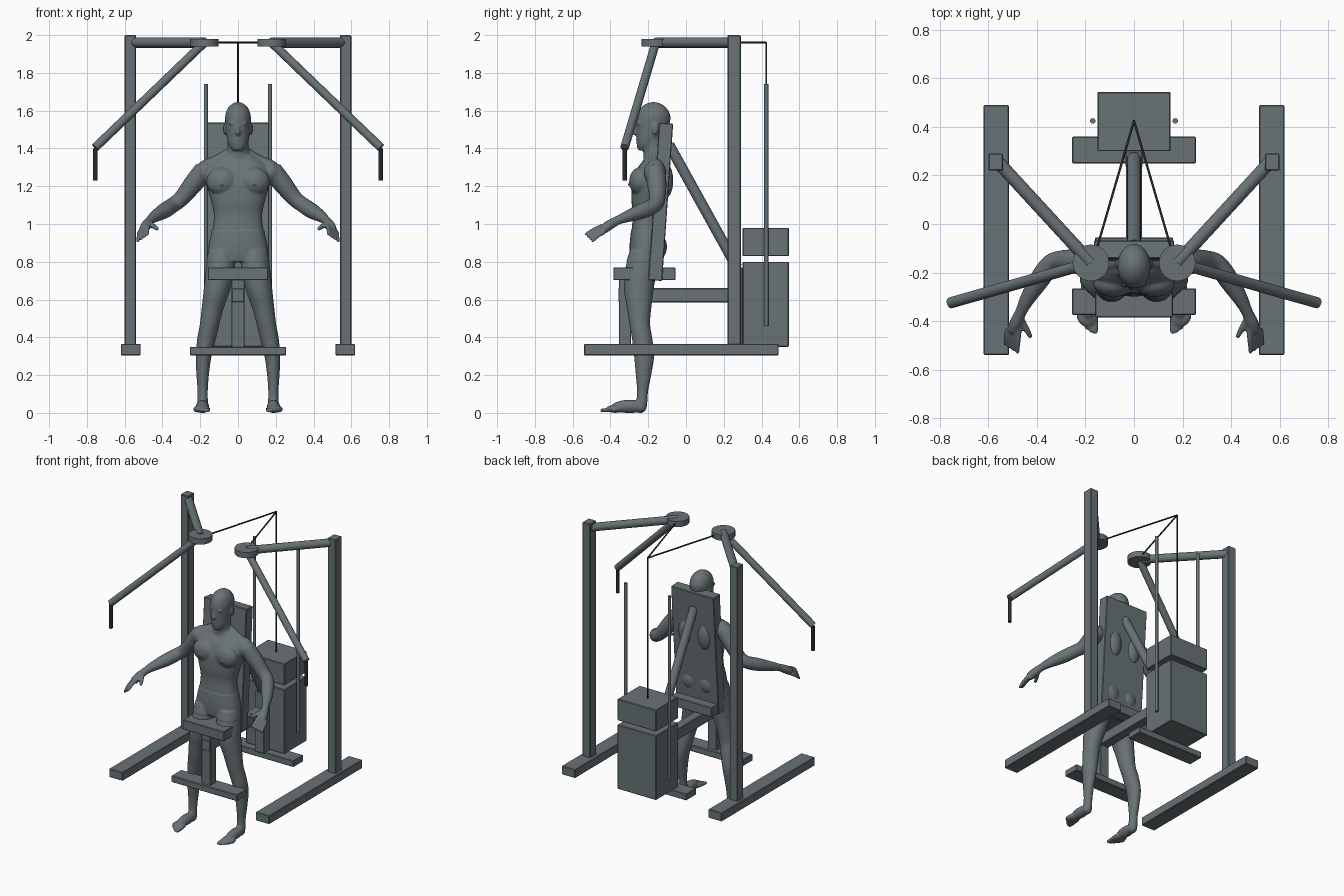
import bpy
import bmesh
from math import cos, sin, pi, copysign, radians
from mathutils import Vector, Matrix

old = bpy.data.objects.get("Cube")
if old:
    bpy.data.objects.remove(old)


def material(name, color):
    mat = bpy.data.materials.new(name)
    mat.use_nodes = True
    mat.diffuse_color = (*color, 1)
    mat.node_tree.nodes["Principled BSDF"].inputs["Base Color"].default_value = (*color, 1)
    return mat


GREY = material("slate grey", (0.14, 0.17, 0.18))
RED = material("muscle red", (0.58, 0.12, 0.11))
DARK = material("dark rubber", (0.02, 0.024, 0.026))


def make_object(name, bm, mat):
    bmesh.ops.recalc_face_normals(bm, faces=bm.faces[:])
    mesh = bpy.data.meshes.new(name)
    bm.to_mesh(mesh)
    bm.free()
    mesh.materials.append(mat)
    obj = bpy.data.objects.new(name, mesh)
    bpy.context.scene.collection.objects.link(obj)
    return obj


def box(name, x, y, z, tilt=0):
    """Bevelled box from (min, max) extents on each axis."""
    bm = bmesh.new()
    bmesh.ops.create_cube(bm, size=1)
    size = [hi - lo for lo, hi in (x, y, z)]
    centre = [(hi + lo) / 2 for lo, hi in (x, y, z)]
    bm.transform(Matrix.Translation(centre) @ Matrix.Rotation(tilt, 4, "X") @ Matrix.Diagonal((*size, 1)))
    obj = make_object(name, bm, GREY)
    bevel = obj.modifiers.new("Soft edge", "BEVEL")
    bevel.width = 0.004
    return obj


def rod(name, start, end, radius, mat=GREY, sides=24):
    """Cylinder between two points."""
    bm = bmesh.new()
    start, end = Vector(start), Vector(end)
    axis = end - start
    turn = axis.to_track_quat("Z", "Y").to_matrix().to_4x4()
    bmesh.ops.create_cone(bm, cap_ends=True, segments=sides, radius1=radius, radius2=radius,
                          depth=axis.length, matrix=Matrix.Translation((start + end) / 2) @ turn)
    obj = make_object(name, bm, mat)
    obj.data.shade_smooth()
    obj.data.set_sharp_from_angle(angle=radians(40))
    return obj


def spline(points, steps=4):
    """Catmull-Rom refinement of tuples of any length."""
    pts = [Vector(p) for p in points]
    pts = [pts[0]] + pts + [pts[-1]]
    out = []
    for a, b, c, d in zip(pts, pts[1:], pts[2:], pts[3:]):
        for k in range(steps):
            t = k / steps
            out.append(b + (c - a) * t / 2 + (a * 2 - b * 5 + c * 4 - d) * t**2 / 2
                       + (b * 3 - a - c * 3 + d) * t**3 / 2)
    return out + [pts[-1]]


def skin_rings(bm, rings):
    loops = [[bm.verts.new(p) for p in ring] for ring in rings]
    n = len(loops[0])
    for low, high in zip(loops, loops[1:]):
        for i in range(n):
            j = (i + 1) % n
            bm.faces.new((low[i], low[j], high[j], high[i]))
    bm.faces.new(loops[0][::-1])
    bm.faces.new(loops[-1])


def loft(bm, sections, power=1.0, n=28):
    """Level oval sections given as (x, y, z, half width, half depth)."""
    rings = []
    for x, y, z, rx, ry in spline(sections):
        angles = [2 * pi * i / n for i in range(n)]
        rings.append([(x + rx * copysign(abs(cos(a)) ** power, cos(a)),
                       y + ry * copysign(abs(sin(a)) ** power, sin(a)), z) for a in angles])
    skin_rings(bm, rings)


def ball(bm, centre, radii):
    bmesh.ops.create_uvsphere(bm, u_segments=20, v_segments=12, radius=1,
                              matrix=Matrix.Translation(centre) @ Matrix.Diagonal((*radii, 1)))


def limb(bm, points, n=16):
    """Round tapering tube through (x, y, z, radius) with a rounded tip."""
    pts = spline(points)
    rings = []
    for k, p in enumerate(pts):
        tangent = pts[min(k + 1, len(pts) - 1)].xyz - pts[max(k - 1, 0)].xyz
        side = tangent.cross((0, 0, 1)).normalized()
        up = side.cross(tangent).normalized()
        rings.append([p.xyz + (side * cos(2 * pi * i / n) + up * sin(2 * pi * i / n)) * p[3]
                      for i in range(n)])
    skin_rings(bm, rings)
    ball(bm, pts[-1].xyz, [pts[-1][3]] * 3)


# Frame, repeated on both sides
for side, s in (("left", 1), ("right", -1)):
    box(side + "_floor_rail", sorted((s * 0.515, s * 0.62)), (-0.54, 0.49), (0.305, 0.365))
    box(side + "_upright", sorted((s * 0.54, s * 0.6)), (0.22, 0.29), (0.36, 2))
    hub = Vector((s * 0.178, -0.16, 1.96))
    rod(side + "_top_arm", (s * 0.56, 0.255, 1.96), hub, 0.027)
    rod(side + "_pulley", hub - Vector((0, 0, 0.02)), hub + Vector((0, 0, 0.02)), 0.075, sides=40)
    grip = Vector((s * 0.756, -0.325, 1.4))
    rod(side + "_press_arm", hub, grip + Vector((0, 0, 0.005)), 0.023)
    rod(side + "_handle", grip, grip - Vector((0, 0, 0.17)), 0.012, DARK)
    rod(side + "_cable", (s * 0.15, -0.09, 1.96), (0, 0.425, 1.96), 0.005, DARK, 10)
    rod(side + "_guide_rod", (s * 0.17, 0.425, 0.46), (s * 0.17, 0.425, 1.74), 0.011)

# Weight stack and its cable
rod("drop_cable", (0, 0.425, 1.96), (0, 0.425, 0.97), 0.005, DARK, 10)
box("weight_stack", (-0.15, 0.15), (0.3, 0.545), (0.35, 0.8))
box("top_weight", (-0.15, 0.15), (0.3, 0.545), (0.83, 0.98))

# Seat, backrest and central supports
box("front_crossbar", (-0.255, 0.255), (-0.375, -0.265), (0.305, 0.35))
box("rear_crossbar", (-0.255, 0.255), (0.25, 0.36), (0.305, 0.35))
box("front_post", (-0.035, 0.035), (-0.355, -0.29), (0.345, 0.71))
box("rear_post", (-0.035, 0.035), (0.235, 0.3), (0.345, 0.77))
box("seat_beam", (-0.033, 0.033), (-0.358, 0.25), (0.585, 0.66))
box("seat", (-0.16, 0.16), (-0.385, -0.055), (0.703, 0.77))
box("backrest", (-0.165, 0.165), (-0.171, -0.097), (0.7, 1.535), -0.07)
rod("back_brace", (0, -0.09, 1.42), (0, 0.27, 0.77), 0.028)

# Figure: torso, neck and head
body = bmesh.new()
loft(body, [(0, -0.22, 0.8, 0.13, 0.07), (0, -0.215, 0.84, 0.155, 0.08), (0, -0.21, 0.9, 0.15, 0.085),
            (0, -0.21, 0.97, 0.135, 0.078), (0, -0.21, 1.05, 0.128, 0.072), (0, -0.205, 1.13, 0.145, 0.084),
            (0, -0.19, 1.22, 0.17, 0.093), (0, -0.175, 1.29, 0.17, 0.085),
            (0, -0.165, 1.34, 0.12, 0.06), (0, -0.165, 1.37, 0.07, 0.05)], power=0.85)
loft(body, [(0, -0.165, 1.33, 0.07, 0.06), (0, -0.173, 1.4, 0.057, 0.054), (0, -0.18, 1.47, 0.054, 0.055)])
loft(body, [(0, -0.225, 1.39, 0.028, 0.028), (0, -0.205, 1.42, 0.05, 0.056), (0, -0.19, 1.46, 0.06, 0.073),
            (0, -0.178, 1.52, 0.066, 0.088), (0, -0.172, 1.57, 0.068, 0.09), (0, -0.172, 1.61, 0.056, 0.072),
            (0, -0.172, 1.635, 0.032, 0.042), (0, -0.172, 1.645, 0.01, 0.012)])
ball(body, (0, -0.266, 1.485), (0.013, 0.021, 0.016))
ball(body, (0, -0.26, 1.505), (0.009, 0.014, 0.025))
ball(body, (0, -0.252, 1.447), (0.023, 0.013, 0.009))
ball(body, (0, -0.242, 1.41), (0.022, 0.018, 0.017))

for s in (1, -1):
    part = bmesh.new()
    # Ear, brow, chest, back, hip and shoulder masses
    ball(part, (0.068, -0.163, 1.505), (0.01, 0.019, 0.032))
    ball(part, (0.028, -0.248, 1.533), (0.024, 0.014, 0.009))
    ball(part, (0.085, -0.245, 1.225), (0.083, 0.056, 0.075))
    ball(part, (0.085, -0.3, 1.21), (0.007, 0.009, 0.007))
    ball(part, (0.075, -0.115, 1.23), (0.055, 0.048, 0.1))
    ball(part, (0.07, -0.165, 0.88), (0.07, 0.062, 0.075))
    ball(part, (0.176, -0.165, 1.275), (0.048, 0.06, 0.06))
    limb(part, [(0.04, -0.15, 1.375, 0.032), (0.1, -0.155, 1.33, 0.038), (0.17, -0.16, 1.295, 0.045)])
    # Leg and foot
    loft(part, [(0.085, -0.22, 0.86, 0.07, 0.075), (0.095, -0.24, 0.75, 0.077, 0.085),
                (0.112, -0.25, 0.65, 0.07, 0.078), (0.135, -0.248, 0.55, 0.058, 0.064),
                (0.15, -0.245, 0.47, 0.052, 0.055), (0.165, -0.233, 0.4, 0.05, 0.054),
                (0.182, -0.222, 0.3, 0.042, 0.053), (0.187, -0.225, 0.2, 0.033, 0.041),
                (0.187, -0.23, 0.11, 0.027, 0.029), (0.187, -0.235, 0.04, 0.029, 0.03)])
    ball(part, (0.187, -0.242, 0.029), (0.031, 0.033, 0.03))
    ball(part, (0.188, -0.3, 0.034), (0.035, 0.095, 0.035))
    ball(part, (0.192, -0.375, 0.021), (0.045, 0.05, 0.021))
    for i in range(5):
        x = 0.159 + 0.017 * i
        limb(part, [(x, -0.38, 0.018, 0.012), (x, -0.443 + 0.004 * i * i, 0.013, 0.011 - 0.0005 * i)])
    # Arm, palm, fingers and thumb
    limb(part, [(0.18, -0.165, 1.285, 0.054), (0.235, -0.155, 1.215, 0.052), (0.3, -0.152, 1.135, 0.043),
                (0.345, -0.167, 1.1, 0.041), (0.39, -0.23, 1.07, 0.042), (0.44, -0.31, 1.04, 0.031),
                (0.465, -0.36, 1.02, 0.024), (0.485, -0.405, 0.995, 0.027), (0.496, -0.43, 0.977, 0.026)])
    for i in range(4):
        knuckle = Vector((0.475 + 0.015 * i, -0.43, 0.992 - 0.011 * i))
        tip = Vector((0.48 + 0.017 * i, -0.527 + 0.011 * i, 0.947 - 0.012 * i))
        middle = (knuckle + tip) / 2 + Vector((0, 0, 0.006))
        limb(part, [(*knuckle, 0.013), (*middle, 0.011), (*tip, 0.009)])
    limb(part, [(0.472, -0.385, 1.005, 0.016), (0.445, -0.43, 0.987, 0.013), (0.428, -0.462, 0.975, 0.01)])
    part.transform(Matrix.Diagonal((s, 1, 1, 1)))
    bmesh.ops.recalc_face_normals(part, faces=part.faces[:])
    half = bpy.data.meshes.new("half")
    part.to_mesh(half)
    part.free()
    body.from_mesh(half)
    bpy.data.meshes.remove(half)

# Fuse the masses into one skin
figure = make_object("figure", body, GREY)
fuse = figure.modifiers.new("Fuse", "REMESH")
fuse.mode = "VOXEL"
fuse.voxel_size = 0.006
relax = figure.modifiers.new("Relax", "SMOOTH")
relax.iterations = 4
fused = bpy.data.meshes.new_from_object(figure.evaluated_get(bpy.context.evaluated_depsgraph_get()))
figure.modifiers.clear()
figure.data = fused

# Raised shorts, and the chest patch cut cleanly at its top and bottom
skin = bmesh.new()
skin.from_mesh(fused)
skin.normal_update()
for v in skin.verts:
    if 0.8 < v.co.z < 0.965 and abs(v.co.x) < 0.25:
        v.co += v.normal * 0.003
for z in (1.15, 1.307):
    bmesh.ops.bisect_plane(skin, geom=skin.verts[:] + skin.edges[:] + skin.faces[:],
                           plane_co=(0, 0, z), plane_no=(0, 0, 1))
skin.normal_update()
for f in skin.faces:
    c = f.calc_center_median()
    width = 0.183 - max(0, 1.25 - c.z) * 0.25
    f.smooth = True
    f.material_index = int(1.15 < c.z < 1.307 and abs(c.x) < width and c.y < -0.215 and f.normal.y < -0.1)
skin.to_mesh(fused)
skin.free()
fused.materials.clear()
for mat in (GREY, RED):
    fused.materials.append(mat)
